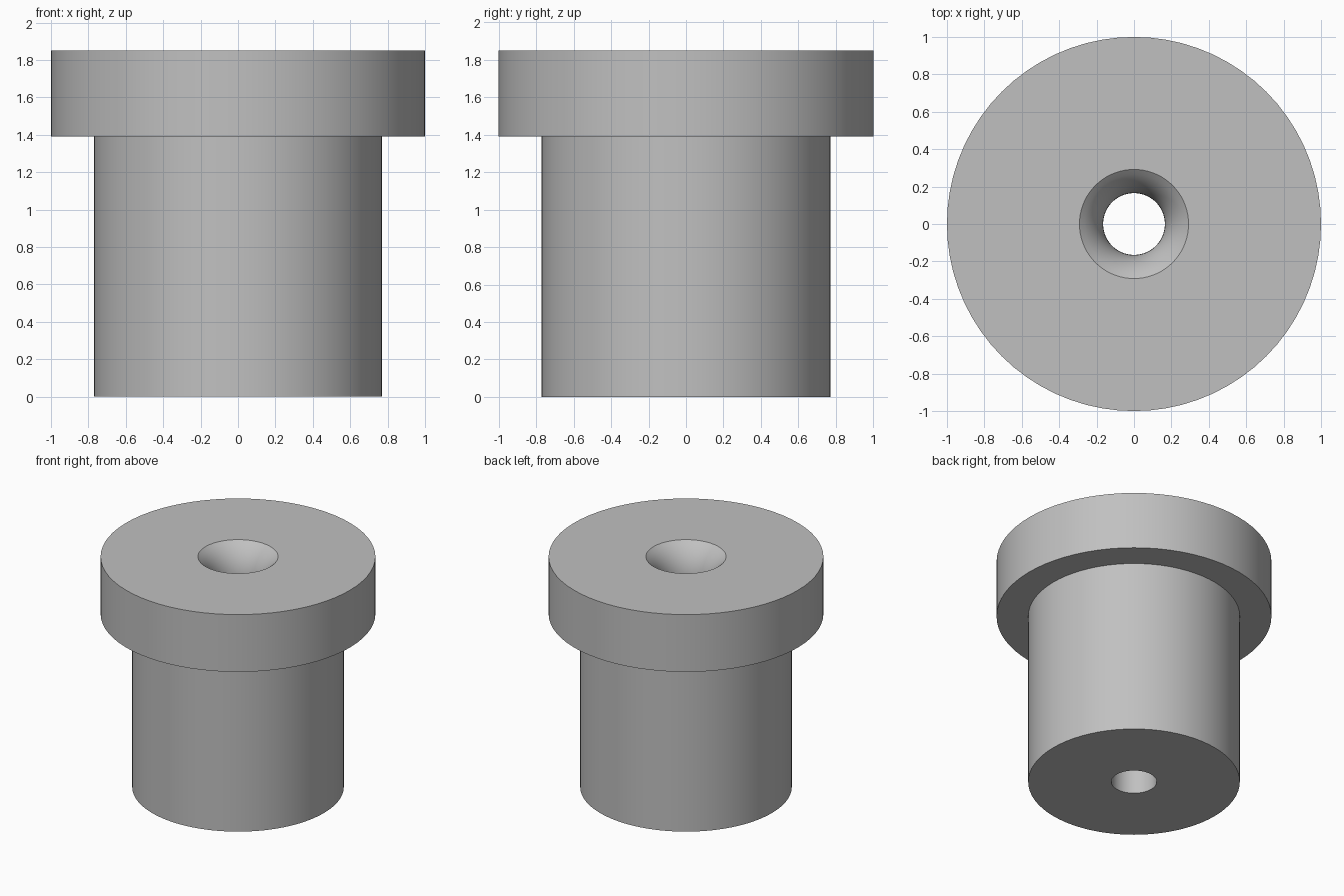
import bpy, bmesh, math
from mathutils import Matrix, Vector

default = bpy.data.objects.get("Cube")
if default:
    bpy.data.objects.remove(default, do_unlink=True)

SEGMENTS = 72
HEIGHT, HEAD_BASE = 1.85, 1.39
HEAD_R, BODY_R, BORE_R = 1.0, 0.77, 0.165
ENTRY_R, ENTRY_DEPTH = 0.31, 0.25

# Plain steel
steel = bpy.data.materials.new("steel_grey")
steel.use_nodes = True
colour = (0.53, 0.53, 0.53, 1)
steel.diffuse_color = colour
steel.node_tree.nodes["Principled BSDF"].inputs["Base Color"].default_value = colour

# Rounded bore entry, tangent to the straight bore
sweep = math.asin(ENTRY_DEPTH / ENTRY_R)
entry = []
for i in range(9):
    a = sweep * i / 8
    entry.append((BORE_R + ENTRY_R * (1 - math.cos(a)),
                  HEIGHT - ENTRY_DEPTH + ENTRY_R * math.sin(a)))

# Closed half section: bore, entry, head, body
profile = [(BORE_R, 0)] + entry + [
    (HEAD_R, HEIGHT), (HEAD_R, HEAD_BASE), (BODY_R, HEAD_BASE), (BODY_R, 0)]

# Revolve the section about the vertical axis
bm = bmesh.new()
rings = []
for s in range(SEGMENTS):
    turn = Matrix.Rotation(math.tau * s / SEGMENTS, 3, "Z")
    rings.append([bm.verts.new(turn @ Vector((r, 0, z))) for r, z in profile])
count = len(profile)
for s in range(SEGMENTS):
    a, b = rings[s], rings[(s + 1) % SEGMENTS]
    for i in range(count):
        j = (i + 1) % count
        bm.faces.new((a[i], a[j], b[j], b[i]))
bmesh.ops.recalc_face_normals(bm, faces=bm.faces)

mesh = bpy.data.meshes.new("flanged_bushing")
bm.to_mesh(mesh)
bm.free()
mesh.materials.append(steel)
bushing = bpy.data.objects.new("flanged_bushing", mesh)
bpy.context.collection.objects.link(bushing)

# Smooth walls with crisp rims
bpy.ops.object.select_all(action="DESELECT")
bushing.select_set(True)
bpy.context.view_layer.objects.active = bushing
bpy.ops.object.shade_smooth_by_angle(angle=math.radians(30))
